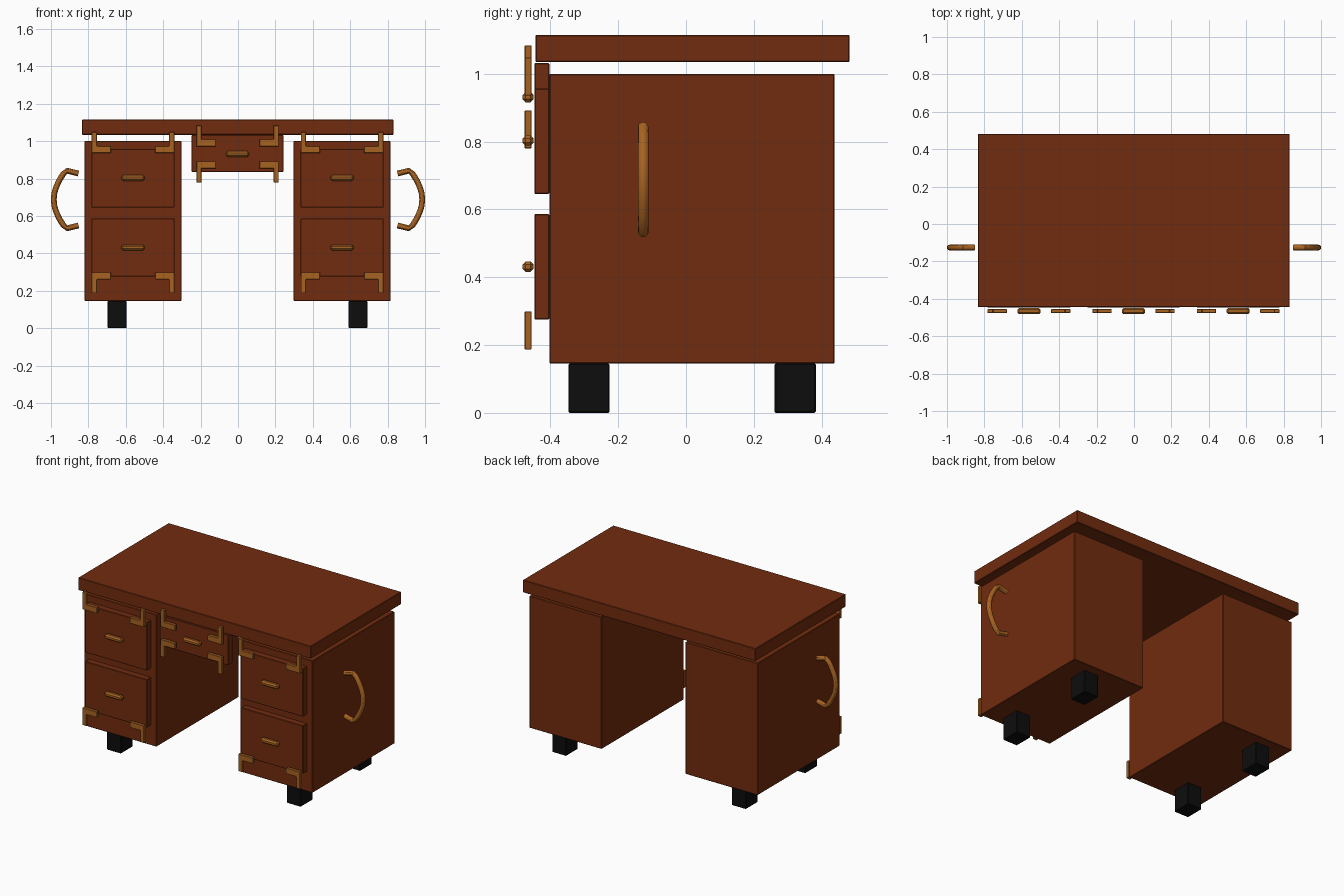
import bpy, bmesh
from mathutils import Vector

cube = bpy.data.objects.get("Cube")
if cube:
    bpy.data.objects.remove(cube, do_unlink=True)


def material(name, rgb):
    m = bpy.data.materials.new(name)
    m.use_nodes = True
    m.diffuse_color = (*rgb, 1)
    bsdf = next(n for n in m.node_tree.nodes if n.type == 'BSDF_PRINCIPLED')
    bsdf.inputs["Base Color"].default_value = (*rgb, 1)
    return m


WOOD = material("red brown wood", (0.165, 0.025, 0.0045))
BRASS = material("brass", (0.39, 0.125, 0.016))
BLACK = material("black feet", (0.004, 0.004, 0.004))
MID = -0.0025  # the body sits a hair off centre


def finish(bm, name, mat, bevel=0.0, segments=1):
    bmesh.ops.recalc_face_normals(bm, faces=bm.faces)
    if bevel:
        bmesh.ops.bevel(bm, geom=bm.edges[:], offset=bevel, segments=segments,
                        profile=0.5, affect='EDGES')
    mesh = bpy.data.meshes.new(name)
    bm.to_mesh(mesh)
    bm.free()
    mesh.materials.append(mat)
    ob = bpy.data.objects.new(name, mesh)
    bpy.context.collection.objects.link(ob)
    return ob


def box(name, mat, x, y, z, bevel=0.003, segments=1):
    """Box from (min, max) ranges along each axis."""
    bm = bmesh.new()
    bmesh.ops.create_cube(bm, size=1)
    for v in bm.verts:
        for i, (lo, hi) in enumerate((x, y, z)):
            v.co[i] = lo if v.co[i] < 0 else hi
    return finish(bm, name, mat, bevel, segments)


def bracket(name, x, z, side, up):
    """L plate: corner at (x, z), one arm inward, one arm up or down."""
    arm, thick, wide = 0.103, 0.038, 0.028
    outline = [(0, 0), (arm, 0), (arm, thick), (wide, thick), (wide, 0.112), (0, 0.112)]
    bm = bmesh.new()
    face = bm.faces.new([bm.verts.new((x - side * a, -0.476, z + up * b)) for a, b in outline])
    ext = bmesh.ops.extrude_face_region(bm, geom=[face])
    verts = [g for g in ext["geom"] if isinstance(g, bmesh.types.BMVert)]
    bmesh.ops.translate(bm, verts=verts, vec=(0, 0.021, 0))
    finish(bm, name, BRASS, 0.002)


def pull(name, x, z):
    box(name, BRASS, (x - 0.062, x + 0.062), (-0.482, -0.449), (z - 0.015, z + 0.015), 0.009)


def drawer(name, x, half, z):
    box(name, WOOD, (x - half, x + half), (-0.447, -0.403), z)


def side_handle(name, side):
    """Bowed round bar on the outer side of a pedestal."""
    half = [(0.853, 0.139), (0.914, 0.154), (0.934, 0.137), (0.954, 0.105),
            (0.972, 0.067), (0.982, 0.033)]
    path = half + [(0.985, 0)] + [(x, -z) for x, z in reversed(half)]
    points = [Vector((side * x, -0.126, 0.688 + z)) for x, z in path]
    bm = bmesh.new()
    n, rings = 12, []
    for i, p in enumerate(points):
        along = (points[min(i + 1, len(points) - 1)] - points[max(i - 1, 0)]).normalized()
        across = Vector((0, 1, 0))
        out = along.cross(across)
        circle = bmesh.ops.create_circle(bm, segments=n, radius=0.0155)["verts"]
        for v in circle:
            v.co = p + across * v.co.x + out * v.co.y
        rings.append(circle)
    for a, b in zip(rings, rings[1:]):
        for k in range(n):
            bm.faces.new((a[k], a[(k + 1) % n], b[(k + 1) % n], b[k]))
    bm.faces.new(rings[0])
    bm.faces.new(rings[-1])
    ob = finish(bm, name, BRASS)
    bpy.ops.object.select_all(action='DESELECT')
    ob.select_set(True)
    bpy.context.view_layer.objects.active = ob
    bpy.ops.object.shade_smooth_by_angle()


# Desk top
box("desk_top", WOOD, (-0.835, 0.832), (-0.444, 0.482), (1.034, 1.115))

# Pedestals with drawers, feet, fittings and side handles
for side, label in ((-1, "right"), (1, "left")):
    cx = MID + side * 0.559
    box(label + "_pedestal", WOOD, (cx - 0.259, cx + 0.259), (-0.402, 0.438), (0.145, 1.0))
    drawer(label + "_upper_drawer", cx, 0.222, (0.645, 0.957))
    drawer(label + "_lower_drawer", cx, 0.222, (0.275, 0.587))
    pull(label + "_upper_pull", cx, 0.803)
    pull(label + "_lower_pull", cx, 0.431)
    for s, edge in ((-1, "right"), (1, "left")):
        bracket(f"{label}_pedestal_top_{edge}_bracket", cx + s * 0.221, 0.936, s, 1)
        bracket(f"{label}_pedestal_bottom_{edge}_bracket", cx + s * 0.221, 0.299, s, -1)
    fx = MID + side * 0.644
    for y, where in ((-0.286, "front"), (0.322, "back")):
        box(f"{label}_{where}_foot", BLACK, (fx - 0.051, fx + 0.051),
            (y - 0.061, y + 0.061), (0, 0.146), 0.004)
    side_handle(label + "_side_handle", side)

# Centre drawer
drawer("centre_drawer", MID, 0.246, (0.835, 1.032))
pull("centre_pull", MID, 0.931)
for s, edge in ((-1, "right"), (1, "left")):
    bracket(f"centre_top_{edge}_bracket", MID + s * 0.22, 0.972, s, 1)
    bracket(f"centre_bottom_{edge}_bracket", MID + s * 0.22, 0.892, s, -1)
